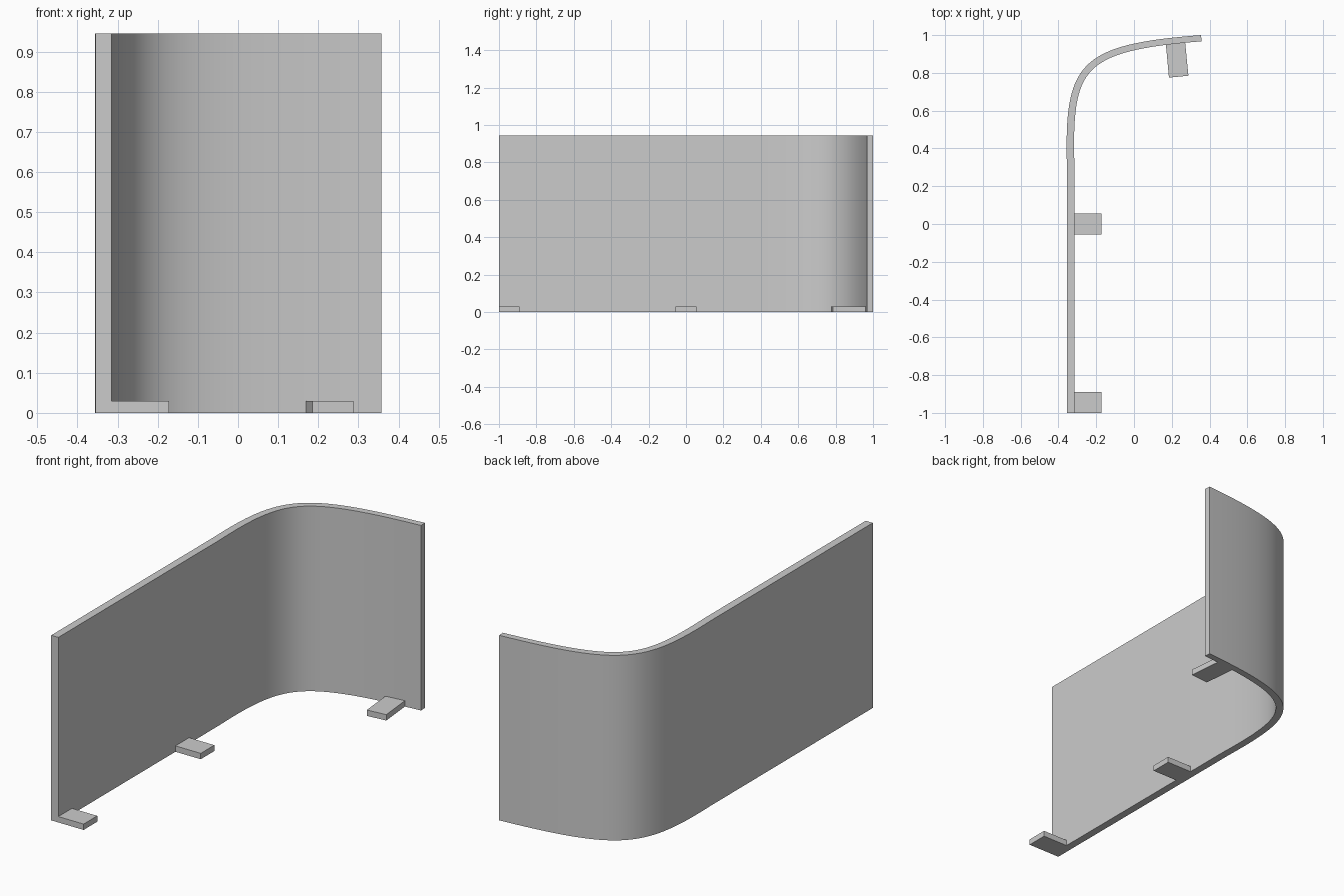
import bpy
import bmesh
from math import radians
from mathutils import Vector
from mathutils.geometry import interpolate_bezier

cube = bpy.data.objects.get("Cube")
if cube:
    bpy.data.objects.remove(cube)

HEIGHT = 0.945
FOOT_HEIGHT = 0.03

grey = bpy.data.materials.new("plain grey")
grey.use_nodes = True
grey.diffuse_color = (0.6, 0.6, 0.6, 1)
grey.node_tree.nodes["Principled BSDF"].inputs["Base Color"].default_value = grey.diffuse_color


def extrude_outline(name, outline, height):
    """Prism standing on the floor, from a closed plan outline."""
    bm = bmesh.new()
    base = bm.faces.new([bm.verts.new((x, y, 0)) for x, y in outline])
    top = bmesh.ops.extrude_face_region(bm, geom=[base])["geom"]
    bmesh.ops.translate(bm, vec=(0, 0, height),
                        verts=[v for v in top if isinstance(v, bmesh.types.BMVert)])
    bmesh.ops.recalc_face_normals(bm, faces=bm.faces)
    mesh = bpy.data.meshes.new(name)
    bm.to_mesh(mesh)
    bm.free()
    mesh.materials.append(grey)
    obj = bpy.data.objects.new(name, mesh)
    bpy.context.collection.objects.link(obj)
    return obj


# Curved screen: straight run, then a bend towards the back
bend = [Vector(p) for p in ((-0.355, 0.3, 0), (-0.37, 0.85, 0), (-0.3, 0.95, 0), (0.355, 1, 0))]
outer = [Vector((-0.355, -1, 0))] + interpolate_bezier(*bend, 33)
inner = []
for i, p in enumerate(outer):
    tangent = outer[min(i + 1, len(outer) - 1)] - outer[max(i - 1, 0)]
    normal = Vector((tangent.y, -tangent.x, 0)).normalized()
    thickness = 0.04 - 0.007 * max(0, i - 1) / (len(outer) - 2)
    inner.append(p + normal * thickness)
screen = extrude_outline("curved_screen", [p.xy for p in outer + inner[::-1]], HEIGHT)

bpy.ops.object.select_all(action="DESELECT")
screen.select_set(True)
bpy.context.view_layer.objects.active = screen
bpy.ops.object.shade_smooth_by_angle(angle=radians(30))

# Low feet along the inner side
for name, y in (("front_foot", -0.945), ("middle_foot", 0)):
    extrude_outline(name, [(-0.316, y - 0.055), (-0.172, y - 0.055),
                           (-0.172, y + 0.055), (-0.316, y + 0.055)], FOOT_HEIGHT)
extrude_outline("back_foot", [(0.185, 0.775), (0.288, 0.785), (0.27, 0.97), (0.168, 0.96)],
                FOOT_HEIGHT)
